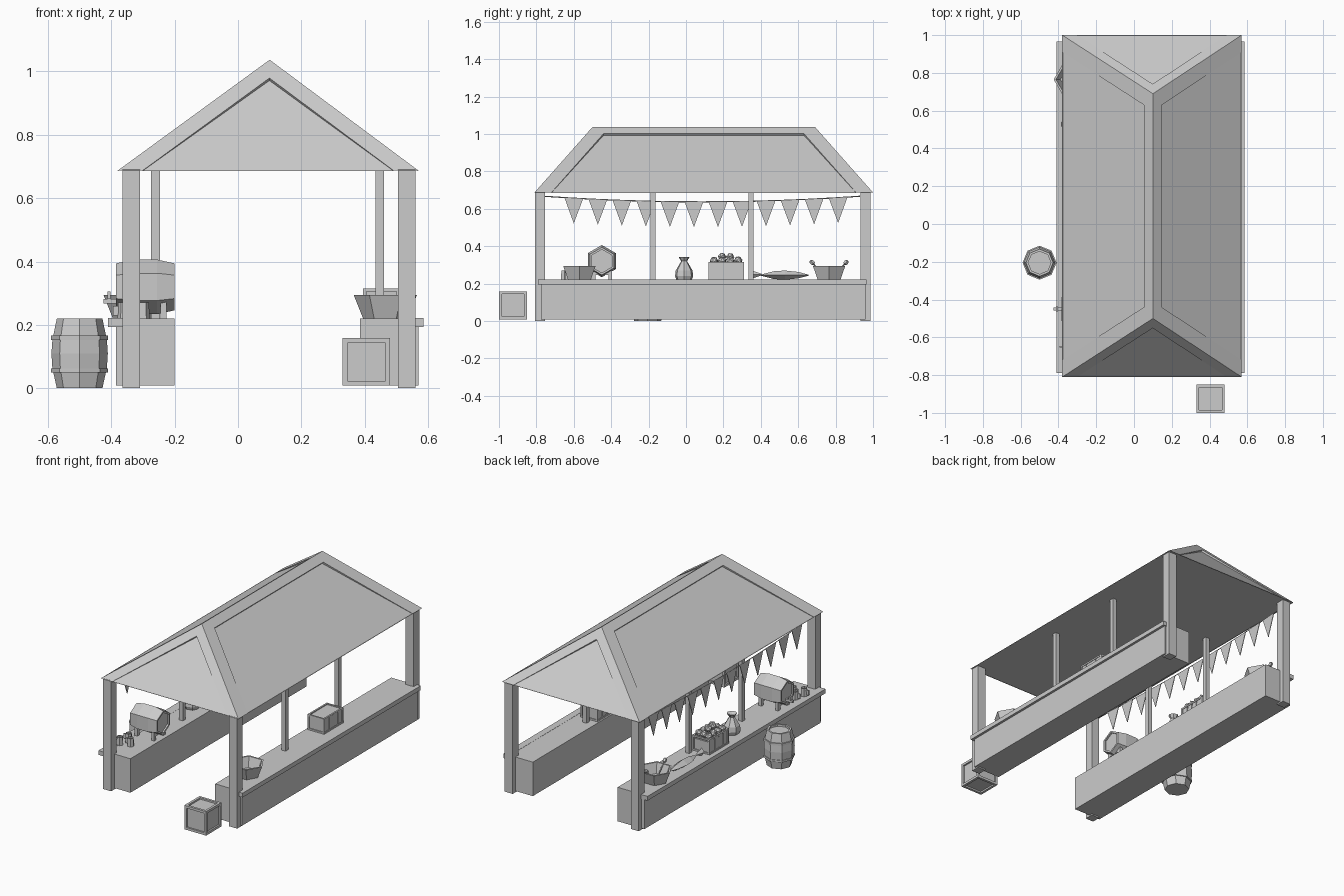
import bpy, bmesh, math, random
from mathutils import Vector, Matrix

if "Cube" in bpy.data.objects:
    bpy.data.objects.remove(bpy.data.objects["Cube"])

random.seed(3)


def finish(bm, name):
    bmesh.ops.recalc_face_normals(bm, faces=bm.faces)
    me = bpy.data.meshes.new(name)
    bm.to_mesh(me)
    bm.free()
    ob = bpy.data.objects.new(name, me)
    bpy.context.collection.objects.link(ob)
    return ob


def add_box(bm, x0, x1, y0, y1, z0, z1):
    m = Matrix.Translation(((x0 + x1) / 2, (y0 + y1) / 2, (z0 + z1) / 2))
    bmesh.ops.create_cube(bm, size=1, matrix=m @ Matrix.Diagonal((x1 - x0, y1 - y0, z1 - z0, 1)))


def box(name, *b):
    bm = bmesh.new()
    add_box(bm, *b)
    return finish(bm, name)


def lathe(name, profile, n, loc, rot=(0, 0, 0), phase=0):
    bm = bmesh.new()
    rings = []
    for r, z in profile:
        rings.append([bm.verts.new((r * math.cos(phase + math.tau * i / n),
                                    r * math.sin(phase + math.tau * i / n), z)) for i in range(n)])
    for a, b in zip(rings, rings[1:]):
        for i in range(n):
            j = (i + 1) % n
            bm.faces.new((a[i], a[j], b[j], b[i]))
    bm.faces.new(rings[0])
    bm.faces.new(rings[-1])
    ob = finish(bm, name)
    ob.location, ob.rotation_euler = loc, rot
    return ob


# Hipped roof: each slope has a raised border and a slightly sunk panel
bm = bmesh.new()
X0, X1, Y0, Y1, ZE, ZR = -0.38, 0.57, -0.81, 1.0, 0.687, 1.037
c = [Vector(p) for p in ((X0, Y0, ZE), (X1, Y0, ZE), (X1, Y1, ZE), (X0, Y1, ZE))]
ra, rb = Vector((0.1, -0.50, ZR)), Vector((0.1, 0.69, ZR))
slopes = (((c[0], ra, c[1]), 0.165), ((c[1], ra, rb, c[2]), 0.1),
          ((c[2], rb, c[3]), 0.165), ((c[3], rb, ra, c[0]), 0.1))
for pts, k in slopes:
    mid = (pts[0] + pts[-1]) / 2
    nrm = (pts[1] - pts[0]).cross(pts[-1] - pts[0]).normalized()
    if nrm.z < 0:
        nrm = -nrm
    inner = [p.lerp(mid, k) for p in pts]
    sunk = [p - nrm * (0.012 if p.z > ZE + 0.01 else 0.002) for p in inner]
    o, i, s = [[bm.verts.new(p) for p in l] for l in (pts, inner, sunk)]
    for a in range(len(pts) - 1):
        bm.faces.new((o[a], o[a + 1], i[a + 1], i[a]))
        bm.faces.new((i[a], i[a + 1], s[a + 1], s[a]))
    bm.faces.new(s)
bm.faces.new([bm.verts.new(p) for p in c])
bmesh.ops.remove_doubles(bm, verts=bm.verts, dist=0.0005)
finish(bm, "roof")

# Corner posts and thinner middle posts
for x in (-0.365, 0.505):
    for y in (-0.808, 0.932):
        box("corner_post", x, x + 0.055, y, y + 0.055, 0, 0.69)
for x in (-0.274, 0.434):
    for y in (-0.19, 0.333):
        box("middle_post", x, x + 0.027, y, y + 0.027, 0.2, 0.69)

# Two long counters with an outer lip
for s in (-1, 1):
    xs = sorted((0.0925 + s * 0.2925, 0.0925 + s * 0.4775))
    box("counter", *xs, -0.775, 0.96, 0.008, 0.22)
    xl = sorted((0.0925 + s * 0.45, 0.0875 + s * 0.4975))
    box("counter_lip", *xl, -0.79, 0.965, 0.194, 0.221)

# Bunting: sagging rope with triangular flags
def sag(y):
    return 0.637 + 0.03 * ((y - 0.085) / 0.845) ** 2


cu = bpy.data.curves.new("bunting_rope", "CURVE")
cu.dimensions, cu.bevel_depth, cu.bevel_resolution = "3D", 0.003, 0
sp = cu.splines.new("POLY")
sp.points.add(12)
for k, p in enumerate(sp.points):
    y = -0.76 + 1.69 * k / 12
    p.co = (-0.345, y, sag(y), 1)
bpy.context.collection.objects.link(bpy.data.objects.new("bunting_rope", cu))
bm = bmesh.new()
for k in range(12):
    y = -0.60 + 0.1285 * k
    tri = [(y - 0.05, sag(y - 0.05)), (y + 0.05, sag(y + 0.05)), (y, sag(y) - 0.135)]
    f = bm.faces.new([bm.verts.new((-0.347, a, b)) for a, b in tri])
    e = bmesh.ops.extrude_face_region(bm, geom=[f])["geom"]
    bmesh.ops.translate(bm, vec=(0.004, 0, 0), verts=[v for v in e if isinstance(v, bmesh.types.BMVert)])
finish(bm, "bunting_flags")


# Crates: framed core, optional upright slats on the sides
def crate(name, x0, x1, y0, y1, z0, z1, t, d, slats=0, sink=None):
    bm = bmesh.new()
    add_box(bm, x0 + d, x1 - d, y0 + d, y1 - d, z0 + d, z1 - (sink or d))
    for x in (x0, x1 - t):
        for y in (y0, y1 - t):
            add_box(bm, x, x + t, y, y + t, z0, z1)
        for z in (z0, z1 - t):
            add_box(bm, x, x + t, y0 + t, y1 - t, z, z + t)
    for y in (y0, y1 - t):
        for z in (z0, z1 - t):
            add_box(bm, x0 + t, x1 - t, y, y + t, z, z + t)
    w = (y1 - y0 - 2 * t) / max(slats, 1)
    for k in range(slats):
        y = y0 + t + w * k
        add_box(bm, x0 + d / 2, x1 - d / 2, y + 0.004, y + w - 0.004, z0 + t, z1 - t)
    return finish(bm, name)


crate("ground_crate", 0.33, 0.48, -1.0, -0.85, 0.008, 0.158, 0.015, 0.01)
crate("counter_crate", 0.395, 0.51, 0.12, 0.31, 0.22, 0.315, 0.01, 0.006, 4)
crate("fruit_crate", -0.38, -0.26, 0.12, 0.31, 0.22, 0.315, 0.01, 0.006, 4, 0.02)

# Fruit heaped in the crate
for ix in range(3):
    for iy in range(4):
        bm = bmesh.new()
        h = 0.335 if ix == 1 and 0 < iy < 3 else 0.318
        m = Matrix.Translation((-0.355 + 0.035 * ix, 0.15 + 0.043 * iy, h + random.uniform(0, 0.008)))
        bmesh.ops.create_icosphere(bm, subdivisions=1, radius=0.023,
                                   matrix=m @ Matrix.Rotation(random.uniform(0, 3), 4, "X"))
        finish(bm, "fruit")

# Standing barrel with two hoops and recessed lid
lathe("barrel", [(0.072, 0), (0.083, 0.05), (0.09, 0.05), (0.09, 0.062), (0.086, 0.062),
                 (0.089, 0.11), (0.086, 0.153), (0.09, 0.153), (0.09, 0.167), (0.083, 0.167),
                 (0.072, 0.22), (0.06, 0.22), (0.06, 0.208)], 8, (-0.5, -0.205, 0))

# Keg lying on a stand, with a tap
lathe("keg", [(0.062, 0.01), (0.062, 0), (0.074, 0), (0.086, 0.055), (0.086, 0.13),
              (0.074, 0.185), (0.062, 0.185), (0.062, 0.175)], 6,
      (-0.385, -0.45, 0.32), (0, math.pi / 2, 0))
for x in (-0.36, -0.245):
    for y in (-0.505, -0.415):
        box("keg_leg", x, x + 0.02, y, y + 0.02, 0.22, 0.29)
    box("keg_cradle", x, x + 0.02, -0.505, -0.395, 0.245, 0.262)
box("keg_tap", -0.425, -0.375, -0.457, -0.443, 0.268, 0.282)
box("keg_tap_handle", -0.412, -0.402, -0.462, -0.438, 0.282, 0.305)

# Mugs beside the keg
for x, y in ((-0.36, -0.65), (-0.345, -0.585), (-0.30, -0.63)):
    lathe("mug", [(0.021, 0), (0.019, 0.05), (0.015, 0.05), (0.015, 0.01)], 6, (x, y, 0.22))
    box("mug_handle", x - 0.034, x - 0.017, y - 0.004, y + 0.004, 0.23, 0.26)

# Open six-sided bowls
for x, y in ((0.465, -0.57), (-0.325, 0.765)):
    lathe("bowl", [(0.07, 0), (0.1, 0.075), (0.088, 0.075), (0.064, 0.015)], 6, (x, y, 0.22))

# Spoons leaning in the left bowl
for s in (-1, 1):
    lathe("spoon", [(0.004, 0), (0.004, 0.09), (0.012, 0.095), (0.012, 0.112), (0.004, 0.118)], 5,
          (-0.325, 0.765 + s * 0.02, 0.237), (-s * 0.75, 0, 0))

# Tied sack
lathe("sack", [(0.042, 0), (0.05, 0.02), (0.046, 0.05), (0.022, 0.09), (0.016, 0.1),
               (0.03, 0.122), (0.012, 0.112)], 7, (-0.31, -0.01, 0.22))

# Fish: flattened spindle with an upright tail
fish = lathe("fish_body", [(0.003, 0), (0.022, 0.07), (0.026, 0.13), (0.018, 0.2), (0.003, 0.255)], 4,
             (-0.35, 0.40, 0.245), (-math.pi / 2, 0, 0))
fish.scale = (1.3, 0.95, 1)
lathe("fish_tail", [(0.024, 0), (0.004, 0.06)], 4, (-0.35, 0.345, 0.248), (-math.pi / 2, 0, 0)).scale = (0.8, 1, 1)
